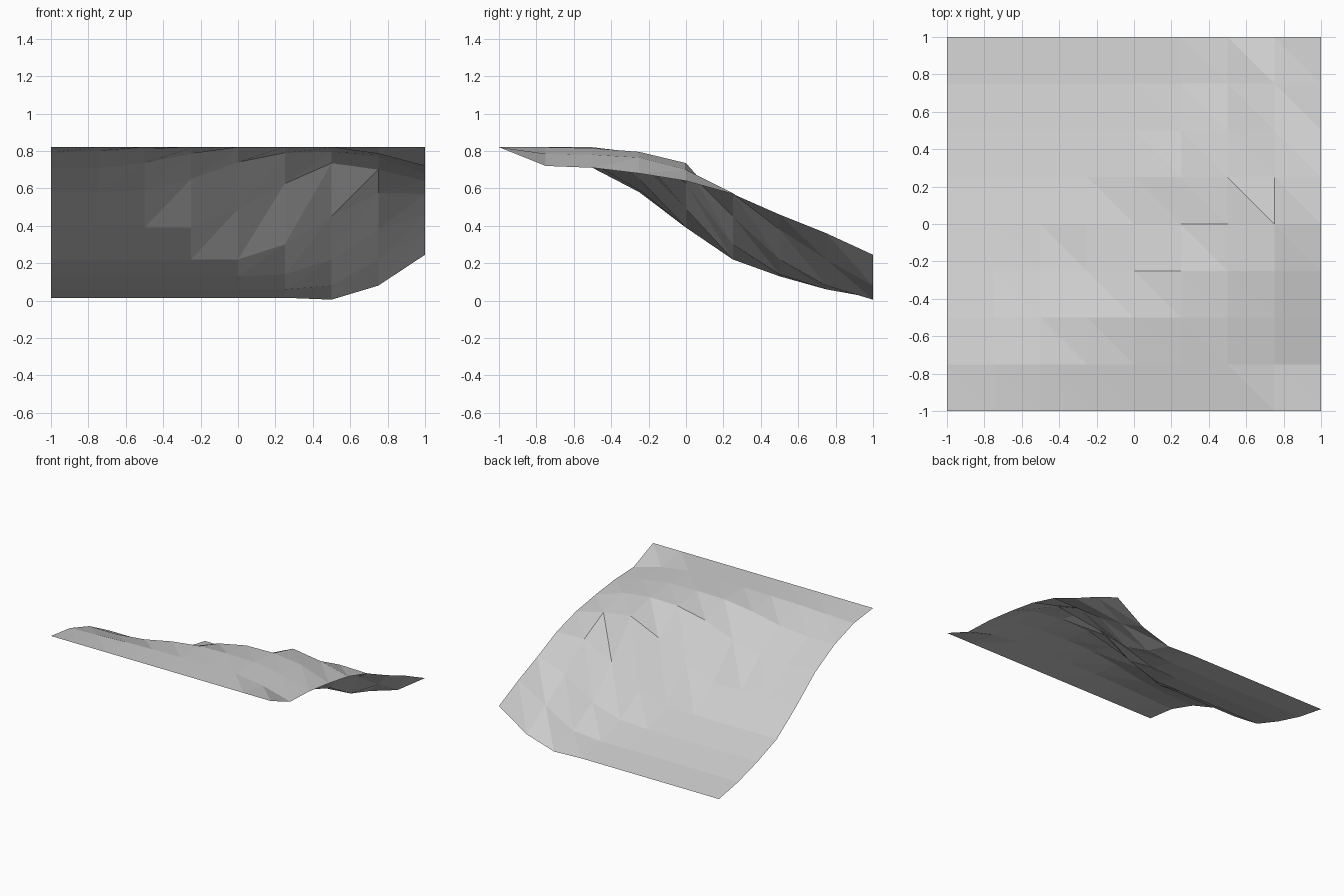
import bpy
import bmesh

cube = bpy.data.objects.get("Cube")
if cube:
    bpy.data.objects.remove(cube, do_unlink=True)

CELLS = 8
STEP = 2 / CELLS

# Ridge heights in hundredths, one row per step from front to back.
# Each row lists the columns ending at the left side (+x);
# the first value carries on unchanged to the other side.
ridge_rows = [
    [82],
    [79, 80, 81, 81.5, 82, 82, 82, 78.5, 72],
    [71, 73.5, 78.5, 81.5, 82, 81.5, 78, 71],
    [58, 59, 65, 74, 79, 79.5, 76.5, 68],
    [39, 49, 62.5, 73.5, 70, 64],
    [22, 30, 45, 57.5, 57],
    [13, 14, 22, 38, 46],
    [6, 8, 22, 36],
    [1.5, 0.5, 8, 24.5],
]


def make_material(name, grey):
    mat = bpy.data.materials.new(name)
    mat.use_nodes = True
    colour = (grey, grey, grey, 1)
    mat.diffuse_color = colour
    mat.node_tree.nodes["Principled BSDF"].inputs["Base Color"].default_value = colour
    return mat


def pad_row(row):
    return [row[0]] * (CELLS + 1 - len(row)) + row


# Faceted hillside sheet, every square split along the same diagonal
bm = bmesh.new()
grid = []
for j, row in enumerate(ridge_rows):
    grid.append([
        bm.verts.new((i * STEP - 1, j * STEP - 1, height / 100))
        for i, height in enumerate(pad_row(row))
    ])

for j in range(CELLS):
    near, far = grid[j], grid[j + 1]
    for i in range(CELLS):
        bm.faces.new((near[i], near[i + 1], far[i]))
        bm.faces.new((near[i + 1], far[i + 1], far[i]))

mesh = bpy.data.meshes.new("hillside")
bm.to_mesh(mesh)
bm.free()
mesh.materials.append(make_material("plain_grey", 0.6))

hillside = bpy.data.objects.new("hillside", mesh)
bpy.context.collection.objects.link(hillside)
